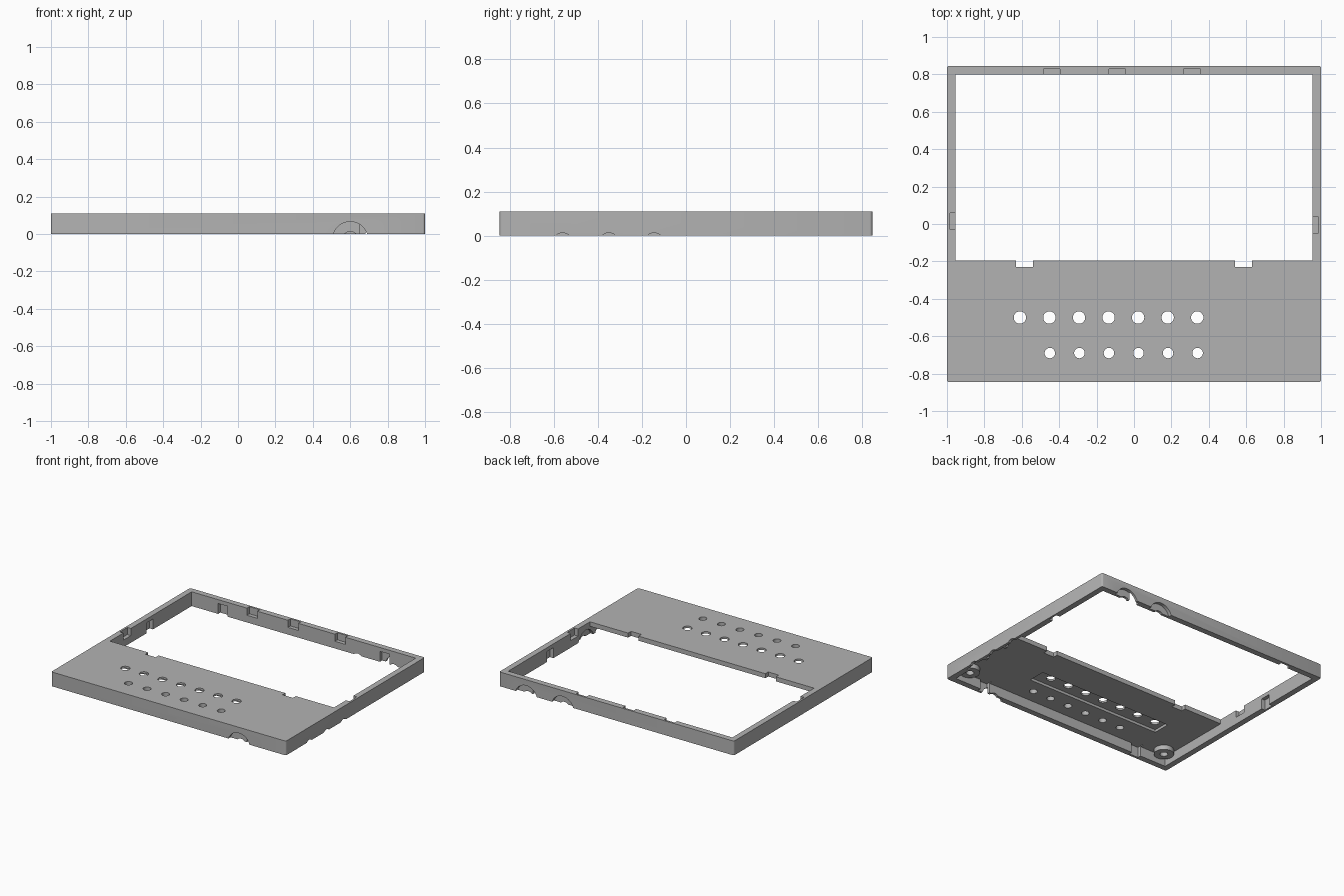
import bpy, bmesh, math
from mathutils import Matrix

if "Cube" in bpy.data.objects:
    bpy.data.objects.remove(bpy.data.objects["Cube"])

grey = bpy.data.materials.new("plain_grey")
grey.use_nodes = True
colour = (0.45, 0.45, 0.45, 1)
grey.diffuse_color = colour
grey.node_tree.nodes["Principled BSDF"].inputs["Base Color"].default_value = colour

HX, HY, H = 1.0, 0.845, 0.11        # outer half sizes and height
IX, IY = 0.955, 0.80                # inner wall faces
PLATE_Z, PLATE_Y = 0.075, -0.195    # panel underside and rear edge


def finish(bm, name):
    mesh = bpy.data.meshes.new(name)
    bm.to_mesh(mesh)
    bm.free()
    obj = bpy.data.objects.new(name, mesh)
    mesh.materials.append(grey)
    bpy.context.collection.objects.link(obj)
    return obj


def box(name, x0, x1, y0, y1, z0, z1):
    bm = bmesh.new()
    bmesh.ops.create_cube(bm, size=1)
    bmesh.ops.scale(bm, vec=(x1 - x0, y1 - y0, z1 - z0), verts=bm.verts)
    bmesh.ops.translate(bm, vec=((x0 + x1) / 2, (y0 + y1) / 2, (z0 + z1) / 2), verts=bm.verts)
    return finish(bm, name)


def cylinder(name, centre, radius, depth, axis="Z", sides=32):
    bm = bmesh.new()
    bmesh.ops.create_cone(bm, cap_ends=True, segments=sides, radius1=radius, radius2=radius, depth=depth)
    turn = {"X": Matrix.Rotation(math.pi / 2, 4, "Y"), "Y": Matrix.Rotation(math.pi / 2, 4, "X"),
            "Z": Matrix.Identity(4)}[axis]
    bmesh.ops.transform(bm, matrix=Matrix.Translation(centre) @ turn, verts=bm.verts)
    return finish(bm, name)


def cut(target, cutter):
    cutter.hide_render = True
    mod = target.modifiers.new("cut", "BOOLEAN")
    mod.operation, mod.solver, mod.object = "DIFFERENCE", "EXACT", cutter
    bpy.context.view_layer.objects.active = target
    bpy.ops.object.modifier_apply(modifier=mod.name)
    bpy.data.objects.remove(cutter)


# Outer block with slightly rounded upright corners
bm = bmesh.new()
bmesh.ops.create_cube(bm, size=1)
bmesh.ops.scale(bm, vec=(2 * HX, 2 * HY, H), verts=bm.verts)
bmesh.ops.translate(bm, vec=(0, 0, H / 2), verts=bm.verts)
upright = [e for e in bm.edges if abs(e.verts[0].co.z - e.verts[1].co.z) > 0.05]
bmesh.ops.bevel(bm, geom=upright, offset=0.012, segments=3, affect="EDGES", profile=0.5)
housing = finish(bm, "housing")

# Hollow underside and open window
cut(housing, box("cavity", -IX, IX, -IY, IY, -0.1, PLATE_Z))
cut(housing, box("window", -IX, IX, PLATE_Y, IY, -0.1, 0.2))

# Notches in the panel edge, clip pockets in the front and rear walls
for s in (-1, 1):
    cut(housing, box("panel_notch", s * 0.585 - 0.045, s * 0.585 + 0.045, -0.23, -0.15, 0, 0.2))
    for w in (-1, 1):
        y0, y1 = sorted((w * (IY - 0.03), w * (IY + 0.027)))
        cut(housing, box("clip_pocket", s * 0.69 - 0.04, s * 0.69 + 0.04, y0, y1, -0.1, 0.08))

# Pockets in the side walls, one open above and one open below
for s, y in ((-1, 0.015), (1, -0.005)):
    x0, x1 = sorted((s * 0.9, s * 0.985))
    cut(housing, box("side_top_pocket", x0, x1, y - 0.045, y + 0.045, 0.055, 0.2))
    cut(housing, box("side_low_pocket", x0, x1, 0.25, 0.33, -0.1, 0.08))

# Rear wall pockets open above
for x in (-0.44, -0.09, 0.31):
    cut(housing, box("rear_pocket", x - 0.045, x + 0.045, 0.75, 0.83, 0.055, 0.2))

# Button holes: a recessed rear row and a smaller front row
cut(housing, box("button_recess", -0.68, 0.46, -0.58, -0.445, 0, 0.095))
for i in range(7):
    cut(housing, cylinder("button_hole", (-0.61 + 0.158 * i, -0.5, 0.1), 0.033, 0.3))
for i in range(6):
    cut(housing, cylinder("small_hole", (-0.45 + 0.158 * i, -0.69, 0.1), 0.028, 0.3))

# Socket cutouts: half hole through the wall with a wider shallow step
SOCKET_Z = -0.03
for x, s in ((0.6, -1), (0.77, 1), (0.46, 1)):
    cut(housing, cylinder("socket_hole", (x, s * HY, SOCKET_Z), 0.043, 0.14, "Y"))
    cut(housing, cylinder("socket_step", (x, s * (HY + 0.025), SOCKET_Z), 0.095, 0.1, "Y", 48))
for y in (-0.56, -0.35, -0.145):
    cut(housing, cylinder("side_socket_hole", (HX, y, SOCKET_Z), 0.043, 0.14, "X"))
    cut(housing, cylinder("side_socket_step", (IX - 0.025, y, SOCKET_Z), 0.095, 0.1, "X", 48))

# Screw posts under the panel
parts = [housing]
for s, side in ((-1, "right"), (1, "left")):
    post = cylinder(side + "_screw_post", (s * 0.885, -0.73, 0.06), 0.07, 0.04)
    cut(post, cylinder("screw_hole", (s * 0.885, -0.73, 0.04), 0.028, 0.06))
    parts.append(post)

# Smooth round faces, sharp edges kept
for obj in bpy.context.selected_objects:
    obj.select_set(False)
for obj in parts:
    obj.select_set(True)
bpy.context.view_layer.objects.active = housing
bpy.ops.object.shade_smooth_by_angle(angle=math.radians(30))
